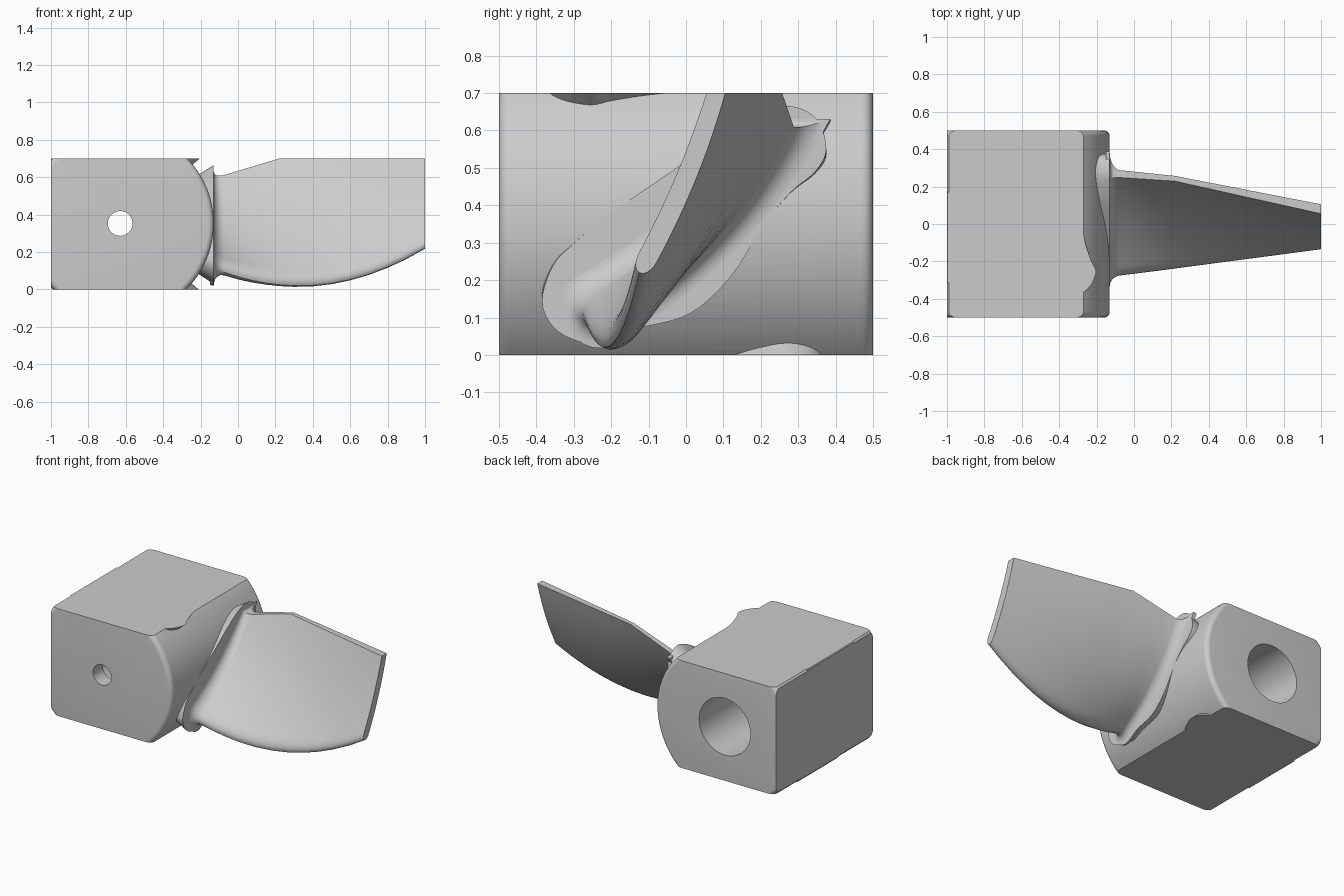
import bpy, bmesh, math
from mathutils import Vector, Matrix

old = bpy.data.objects.get("Cube")
if old:
    bpy.data.objects.remove(old, do_unlink=True)

grey = bpy.data.materials.new("plain grey")
grey.use_nodes = True
grey.diffuse_color = (0.6, 0.6, 0.6, 1)
grey.node_tree.nodes["Principled BSDF"].inputs["Base Color"].default_value = (0.6, 0.6, 0.6, 1)

AXIS = Vector((-0.63, 0, 0.353))   # hub axis runs along y through here
HUB_R = 0.5


def loft(name, rings, closed=False):
    """Skin equal-length rings; cap the ends, or join last to first."""
    bm = bmesh.new()
    loops = [[bm.verts.new(p) for p in r] for r in rings]
    pairs = list(zip(loops, loops[1:]))
    if closed:
        pairs.append((loops[-1], loops[0]))
    else:
        bm.faces.new(loops[0])
        bm.faces.new(loops[-1])
    for a, b in pairs:
        for i in range(len(a)):
            j = (i + 1) % len(a)
            bm.faces.new((a[i], a[j], b[j], b[i]))
    bmesh.ops.recalc_face_normals(bm, faces=bm.faces)
    mesh = bpy.data.meshes.new(name)
    bm.to_mesh(mesh)
    bm.free()
    mesh.materials.append(grey)
    obj = bpy.data.objects.new(name, mesh)
    bpy.context.collection.objects.link(obj)
    return obj


def turned(name, profile, sides):
    """Solid of revolution about the hub axis from (radius, y) pairs."""
    rings = []
    for r, y in profile:
        angles = [math.tau * i / sides for i in range(sides)]
        rings.append([AXIS + Vector((r * math.cos(a), y, r * math.sin(a))) for a in angles])
    return loft(name, rings)


def combine(obj, other, operation):
    """Apply a boolean and discard the helper."""
    other.hide_render = True
    mod = obj.modifiers.new(operation, 'BOOLEAN')
    mod.operation, mod.object, mod.solver = operation, other, 'EXACT'
    bpy.context.view_layer.objects.active = obj
    bpy.ops.object.modifier_apply(modifier=mod.name)
    bpy.data.objects.remove(other, do_unlink=True)


def smooth(obj, degrees):
    bpy.ops.object.select_all(action='DESELECT')
    obj.select_set(True)
    bpy.context.view_layer.objects.active = obj
    bpy.ops.object.shade_smooth_by_angle(angle=math.radians(degrees))


def rounded(points, steps=5):
    """Closed Catmull-Rom curve through the points."""
    out, n = [], len(points)
    for i in range(n):
        a, b, c, d = (Vector(points[(i + k) % n]) for k in (-1, 0, 1, 2))
        for s in range(steps):
            t = s / steps
            out.append(b + (c - a) * t / 2 + (a - b * 2.5 + c * 2 - d / 2) * t * t
                       + (b * 1.5 - a / 2 - c * 1.5 + d / 2) * t ** 3)
    return out


def ramp(x, stops):
    """Piecewise linear interpolation."""
    for (x0, v0), (x1, v1) in zip(stops, stops[1:]):
        if x <= x1:
            break
    return v0 + (v1 - v0) * max(0, min(1, (x - x0) / (x1 - x0)))


# Hub: drum with rounded rims
f = 0.03
rim = [(HUB_R - f + f * math.sin(a), 0.5 - f + f * math.cos(a))
       for a in (math.pi / 2 * i / 6 for i in range(7))]
hub = turned("hub", rim + [(r, -y) for r, y in reversed(rim)], 128)

# Raised mounting pads, one for each of five blade positions
outline = rounded([(-.385, .14), (-.355, .24), (-.297, .3), (-.2, .38), (-.04, .49),
                   (.1, .59), (.2, .645), (.28, .665), (.35, .63), (.375, .55),
                   (.345, .49), (.28, .435), (.21, .35), (.12, .21), (.01, .11),
                   (-.125, .072), (-.2, .05), (-.26, .03), (-.345, .065)])
for k in range(-2, 3):
    turn = Matrix.Rotation(math.radians(72 * k), 3, 'Y')
    rings = []
    for r in (0.4, HUB_R):
        rings.append([AXIS + turn @ Vector((r, p.x, (p.y - AXIS.z) * r / HUB_R))
                      for p in outline])
    combine(hub, loft("pad", rings), 'UNION')

# Trim the hub to a block
trim = loft("trim", [[(x, -1, 0), (x, 1, 0), (x, 1, 0.7), (x, -1, 0.7)] for x in (-1, 1)])
combine(hub, trim, 'INTERSECT')

# Stepped bore: wide from the back, narrow through the front wall
bore = turned("bore", [(0.066, -0.6), (0.066, -0.4), (0.185, -0.4), (0.185, 0.6)], 64)
combine(hub, bore, 'DIFFERENCE')
smooth(hub, 30)


def blade_section(x, flare):
    """Curved, round-nosed section with a flat upper edge."""
    u = (x + 0.1) / 1.1
    low = Vector((-0.275 + 0.15 * u, 0.02 + 0.445 * (x - 0.33) ** 2))
    high = Vector((ramp(x, [(-.1, .27), (.22, .243), (1, .08)]),
                   min(0.7, 0.61 + 0.3 * (x + 0.08))))
    thick = 0.046 - 0.019 * u
    edge = ramp(x, [(-.1, .02), (.22, .014), (1, .025)])
    along = (high - low).normalized()
    across = Vector((along.y, -along.x))
    bend = across * (0.052 - 0.037 * u)
    low, high = low - along * flare, high + along * flare
    left, right = [], []
    n, nose = 22, 0.09
    for i in range(n + 1):
        t = (i / n) ** 1.6
        mid = low.lerp(high, t) + bend * 4 * t * (1 - t)
        tangent = (high - low + bend * 4 * (1 - 2 * t)).normalized()
        side = Vector((tangent.y, -tangent.x)).lerp(Vector((1, 0)), t ** 6)
        half = thick + (edge - thick) * t ** 2 + flare
        if t < nose:
            half *= math.sqrt(1 - (1 - t / nose) ** 2)
        right.append(mid + side * half)
        if i:
            left.append(mid - side * half)
    return [(x, p.x, p.y) for p in right + left[::-1]]


# Blade: fillet at the root, then a sweeping taper to the tip
root = -0.13
fillet = 0.055
sections = [blade_section(root - 0.02, fillet)]
for i in range(9):
    a = math.pi / 2 * i / 8
    sections.append(blade_section(root + fillet * (1 - math.cos(a)), fillet * (1 - math.sin(a))))
stations = [0, .07, .15, .22, .3, .4, .5, .6, .7, .8, .9, 1]
sections += [blade_section(x, 0) for x in stations]
blade = loft("blade", sections)
smooth(blade, 35)
